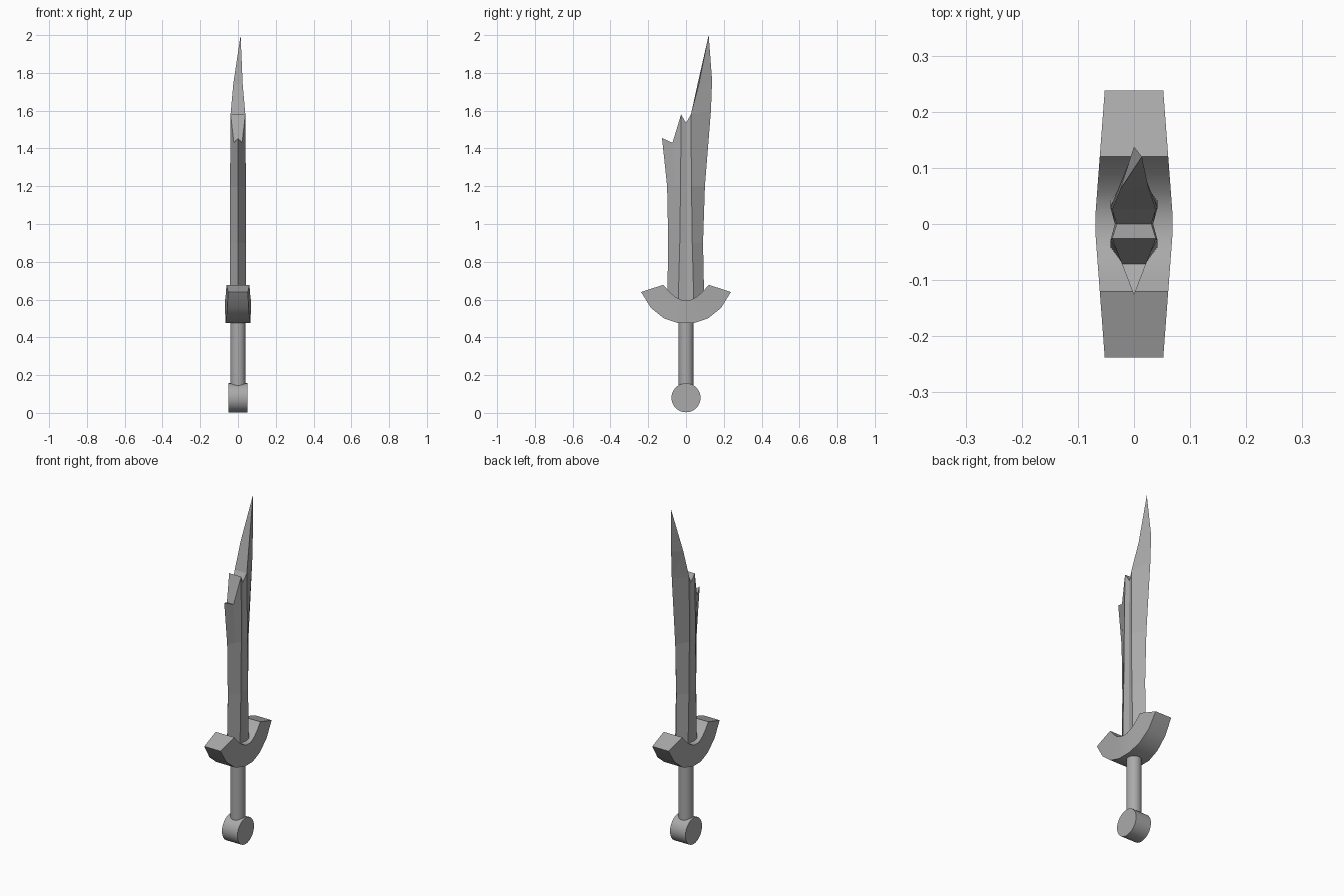
import bpy, bmesh
from math import radians

if "Cube" in bpy.data.objects:
    bpy.data.objects.remove(bpy.data.objects["Cube"])

STEEL = (0.4, 0.4, 0.4, 1)
steel = bpy.data.materials.new("grey steel")
steel.use_nodes = True
steel.diffuse_color = STEEL
steel.node_tree.nodes["Principled BSDF"].inputs["Base Color"].default_value = STEEL


def smooth(obj):
    bpy.ops.object.select_all(action='DESELECT')
    obj.select_set(True)
    bpy.context.view_layer.objects.active = obj
    bpy.ops.object.shade_smooth_by_angle(angle=radians(32))


def finish(name, bm):
    bmesh.ops.recalc_face_normals(bm, faces=bm.faces)
    mesh = bpy.data.meshes.new(name)
    bm.to_mesh(mesh)
    bm.free()
    mesh.materials.append(steel)
    obj = bpy.data.objects.new(name, mesh)
    bpy.context.collection.objects.link(obj)
    return obj


def cylinder(name, radius, depth, location, rotation=(0, 0, 0)):
    bpy.ops.mesh.primitive_cylinder_add(vertices=32, radius=radius, depth=depth,
                                        location=location, rotation=rotation)
    obj = bpy.context.object
    obj.name = name
    obj.data.materials.append(steel)
    smooth(obj)


# Grip and round pommel lying across it
cylinder("grip", 0.04, 0.4, (0, 0, 0.32))
cylinder("pommel", 0.077, 0.1, (0, 0, 0.08), (0, radians(90), 0))

# Crescent guard: paired outer and inner (y, z) points, mirrored, tapering to the ends
outer = [(0.04, 0.475), (0.116, 0.50), (0.185, 0.555), (0.238, 0.64)]
inner = [(0.022, 0.597), (0.058, 0.615), (0.09, 0.643), (0.12, 0.678)]


def mirrored(points):
    return [(-y, z) for y, z in reversed(points)] + points


bm = bmesh.new()
loops = []
for o, i in zip(mirrored(outer), mirrored(inner)):
    corners = [(s, y, z) for s, (y, z) in ((-1, o), (1, o), (1, i), (-1, i))]
    loops.append([bm.verts.new((s * (0.07 - 0.075 * abs(y)), y, z)) for s, y, z in corners])
for a, b in zip(loops, loops[1:]):
    for k in range(4):
        n = (k + 1) % 4
        bm.faces.new((a[k], a[n], b[n], b[k]))
bm.faces.new(loops[0])
bm.faces.new(loops[-1])
smooth(finish("guard", bm))

# Blade: rings of front edge, bevel, ridge, groove, ridge, back edge
bm = bmesh.new()


def ring(front, back, ridge, thick, heights):
    bevel = front + (-ridge - front) * 0.55
    cols = [(front, 0), (bevel, thick * 0.55), (-ridge, thick), (0, thick - 0.008),
            (ridge, thick), (back, 0)]
    pts = [(x, y, z) for (y, x), z in zip(cols, heights)]
    right = [bm.verts.new(p) for p in pts]
    left = [bm.verts.new((-x, y, z)) if x else v for (x, y, z), v in zip(pts, right)]
    return right, left


sections = [(0.56, -0.10, 0.097, 0.042), (0.9, -0.094, 0.09, 0.033),
            (1.2, -0.10, 0.10, 0.029)]
rings = [ring(f, b, r, 0.042, [z] * 6) for z, f, b, r in sections]
# The broken upper end has a different height in each column
rings.append(ring(-0.127, 0.132, 0.026, 0.039, (1.455, 1.43, 1.58, 1.535, 1.58, 1.6)))
for low, high in zip(rings, rings[1:]):
    for side in range(2):
        a, b = low[side], high[side]
        for k in range(5):
            bm.faces.new((a[k], a[k + 1], b[k + 1], b[k]))


def cap(right, left, count):
    bm.faces.new((right[0], right[1], left[1]))
    for k in range(1, count):
        bm.faces.new((right[k], right[k + 1], left[k + 1], left[k]))


cap(*rings[-1], 4)
cap(*rings[0], 4)
bm.faces.new((rings[0][0][4], rings[0][0][5], rings[0][1][4]))

# Surviving tip behind the break
tip = bm.verts.new((0.014, 0.12, 2.0))
spine = bm.verts.new((0, 0.138, 1.76))
mids = [bm.verts.new((0.025, 0.068, 1.74)), bm.verts.new((-0.025, 0.061, 1.74))]
for side, mid in zip(rings[-1], mids):
    bm.faces.new((side[4], side[5], mid))
    bm.faces.new((side[5], spine, mid))
    bm.faces.new((mid, spine, tip))
bm.faces.new((rings[-1][0][4], mids[0], mids[1], rings[-1][1][4]))
bm.faces.new((mids[0], tip, mids[1]))
finish("blade", bm)
